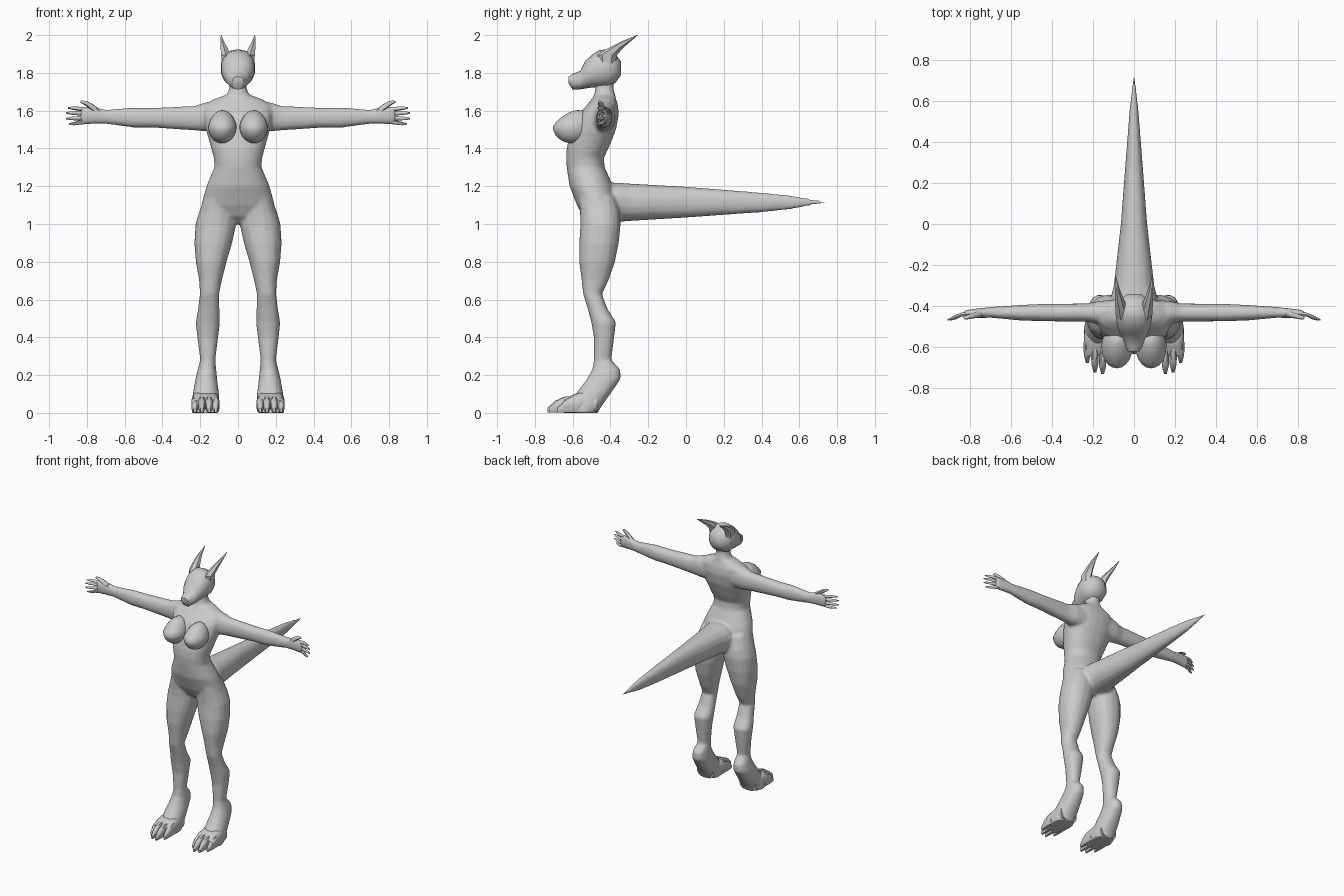
import bpy, bmesh, math
from mathutils import Vector

grey = bpy.data.materials.new("plain grey")
grey.diffuse_color = (0.6, 0.6, 0.6, 1)


def loft(bm, axis, rings, sides=16, mirror=False, power=0.9):
    """Closed tube through box-bounded rings: (position, a0, a1, b0, b1)."""
    for s in ((1, -1) if mirror else (1,)):
        loops = []
        for p, a0, a1, b0, b1 in rings:
            loop = []
            for i in range(sides):
                t = 2 * math.pi * (i + 0.5) / sides
                c, d = [math.copysign(abs(f) ** power, f) for f in (math.cos(t), math.sin(t))]
                a, b = (a0 + a1 + (a1 - a0) * c) / 2, (b0 + b1 + (b1 - b0) * d) / 2
                x, y, z = {'x': (p, a, b), 'y': (a, p, b), 'z': (a, b, p)}[axis]
                loop.append(bm.verts.new((s * x, y, z)))
            loops.append(loop)
        for lo, hi in zip(loops, loops[1:]):
            for i in range(sides):
                j = (i + 1) % sides
                bm.faces.new((lo[i], lo[j], hi[j], hi[i]))
        bm.faces.new(loops[0])
        bm.faces.new(loops[-1])


def finish(name, bm, angle=60):
    bmesh.ops.recalc_face_normals(bm, faces=bm.faces[:])
    me = bpy.data.meshes.new(name)
    bm.to_mesh(me)
    bm.free()
    me.materials.append(grey)
    ob = bpy.data.objects.new(name, me)
    bpy.context.collection.objects.link(ob)
    bpy.ops.object.select_all(action='DESELECT')
    ob.select_set(True)
    bpy.context.view_layer.objects.active = ob
    bpy.ops.object.shade_smooth_by_angle(angle=math.radians(angle))
    return ob


def blend(ob, voxel, smooth):
    r = ob.modifiers.new("merge", 'REMESH')
    r.mode, r.voxel_size, r.use_smooth_shade = 'VOXEL', voxel, True
    m = ob.modifiers.new("soften", 'SMOOTH')
    m.factor, m.iterations = 0.5, smooth


# Body: torso and neck
bm = bmesh.new()
loft(bm, 'z', [
    (1.00, -.06, .06, -.50, -.40), (1.04, -.15, .15, -.545, -.36), (1.10, -.195, .195, -.578, -.36),
    (1.20, -.168, .168, -.617, -.385), (1.30, -.125, .125, -.632, -.43), (1.35, -.128, .128, -.635, -.435),
    (1.40, -.142, .142, -.632, -.41), (1.50, -.17, .17, -.61, -.37), (1.58, -.185, .185, -.57, -.355),
    (1.63, -.18, .18, -.525, -.36), (1.66, -.13, .13, -.50, -.37), (1.685, -.06, .06, -.485, -.375),
    (1.72, -.045, .045, -.48, -.385), (1.79, -.045, .045, -.475, -.38)], 24)
# Body: legs down to the heels
loft(bm, 'z', [
    (1.15, .04, .175, -.57, -.38), (1.06, .01, .208, -.562, -.35), (1.00, .008, .226, -.56, -.345),
    (.90, .03, .232, -.566, -.355), (.80, .06, .224, -.566, -.375), (.70, .085, .206, -.553, -.41),
    (.63, .10, .202, -.545, -.445), (.55, .098, .212, -.52, -.415), (.48, .095, .224, -.502, -.37),
    (.40, .105, .216, -.488, -.38), (.28, .12, .20, -.488, -.395), (.23, .115, .214, -.497, -.347),
    (.18, .11, .226, -.525, -.345), (.10, .10, .24, -.585, -.40), (.03, .097, .247, -.62, -.45),
    (0, .10, .245, -.62, -.465)], 16, True)
# Body: arms
loft(bm, 'x', [
    (.10, -.50, -.37, 1.49, 1.655), (.17, -.49, -.375, 1.49, 1.645), (.23, -.478, -.388, 1.495, 1.625),
    (.45, -.475, -.39, 1.51, 1.615), (.55, -.472, -.395, 1.51, 1.617), (.70, -.458, -.405, 1.53, 1.605),
    (.76, -.46, -.412, 1.53, 1.62), (.81, -.46, -.418, 1.528, 1.62), (.835, -.455, -.425, 1.535, 1.613)], 16, True)
# Body: tail
loft(bm, 'y', [
    (-.48, -.12, .12, 1.01, 1.21), (-.36, -.115, .115, 1.01, 1.22), (-.30, -.10, .10, 1.015, 1.215),
    (0, -.065, .065, 1.033, 1.198), (.40, -.034, .034, 1.062, 1.166), (.55, -.022, .022, 1.077, 1.152),
    (.65, -.011, .011, 1.095, 1.135), (.74, -.003, .003, 1.112, 1.118)])
blend(finish("body", bm), 0.009, 6)

# Chest pair
bm = bmesh.new()
for s in (1, -1):
    new = bmesh.ops.create_uvsphere(bm, u_segments=20, v_segments=12, radius=1)["verts"]
    for v in new:
        up = max(v.co.z, 0)
        v.co = Vector((s * (.083 + .076 * v.co.x * (1 - .15 * up)),
                       -.60 + .105 * v.co.y * (1 - .2 * up) + .03 * up,
                       1.515 + .088 * v.co.z))
finish("chest", bm)

# Head with tapering muzzle
bm = bmesh.new()
loft(bm, 'y', [
    (-.622, -.028, .028, 1.745, 1.78), (-.60, -.042, .042, 1.712, 1.795), (-.56, -.055, .055, 1.713, 1.81),
    (-.535, -.07, .07, 1.717, 1.86), (-.50, -.083, .083, 1.722, 1.895), (-.46, -.09, .09, 1.725, 1.92),
    (-.42, -.092, .092, 1.725, 1.925), (-.375, -.078, .078, 1.745, 1.90),
    (-.343, -.035, .035, 1.79, 1.86)], 14)
finish("head", bm, 45)

# Swept-back ears
bm = bmesh.new()
loft(bm, 'z', [
    (1.85, .045, .088, -.46, -.375), (1.895, .035, .093, -.47, -.365), (1.93, .052, .095, -.415, -.335),
    (1.965, .072, .095, -.345, -.295), (2.0, .087, .091, -.26, -.254)], 6, True, 1)
finish("ears", bm, 40)

# Fingers and thumbs, fingers curling gently forward
bm = bmesh.new()
for z, dz, tip in ((1.606, .008, .90), (1.584, .004, .91), (1.562, -.004, .91), (1.542, -.012, .895)):
    loft(bm, 'x', [(x, y - r, y + r, z + dz * k - r, z + dz * k + r) for x, y, r, k in (
        (.80, -.438, .012, 0), (.845, -.443, .011, .5), (tip - .025, -.458, .009, .9),
        (tip, -.468, .004, 1))], 6, True, 1)
loft(bm, 'x', [
    (.73, -.455, -.415, 1.57, 1.605), (.765, -.46, -.425, 1.59, 1.632), (.80, -.466, -.438, 1.622, 1.65),
    (.825, -.468, -.448, 1.638, 1.655), (.833, -.462, -.454, 1.642, 1.65)], 6, True, 1)
finish("fingers", bm)

# Forefeet, each ending in four toes
bm = bmesh.new()
loft(bm, 'y', [
    (-.47, .105, .24, 0, .10), (-.55, .10, .245, 0, .115), (-.60, .097, .248, 0, .095),
    (-.645, .10, .246, 0, .07)], 14, True, .7)
for x, tip in ((.117, -.69), (.153, -.733), (.191, -.725), (.228, -.68)):
    loft(bm, 'y', [
        (-.57, x - .018, x + .018, 0, .09), (tip + .085, x - .02, x + .02, 0, .088),
        (tip + .04, x - .018, x + .018, 0, .066), (tip, x - .007, x + .007, 0, .028)], 8, True, .8)
finish("feet", bm)
